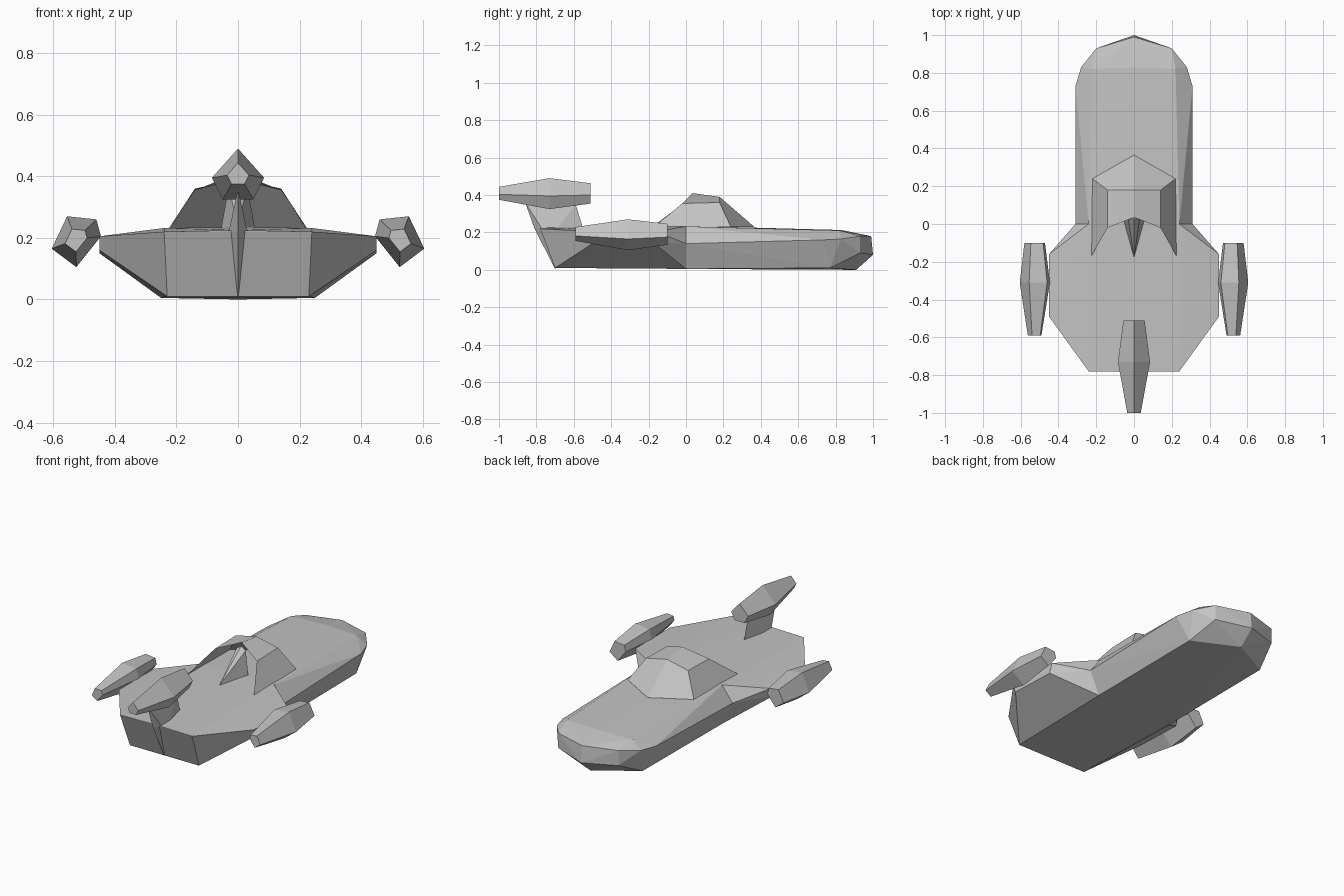
import bpy, bmesh
from mathutils import Vector

cube = bpy.data.objects.get("Cube")
if cube:
    bpy.data.objects.remove(cube)

grey = bpy.data.materials.new("plain_grey")
grey.use_nodes = True
colour = (0.55, 0.55, 0.55, 1)
grey.diffuse_color = colour
grey.node_tree.nodes["Principled BSDF"].inputs["Base Color"].default_value = colour


def finish(name, bm):
    bmesh.ops.recalc_face_normals(bm, faces=bm.faces)
    mesh = bpy.data.meshes.new(name)
    bm.to_mesh(mesh)
    bm.free()
    mesh.materials.append(grey)
    obj = bpy.data.objects.new(name, mesh)
    bpy.context.collection.objects.link(obj)
    return obj


def both_sides(points):
    """Add the mirror image of every point that is off the centre line."""
    return points + [(-x, y, z) for x, y, z in points if x]


def add_convex(bm, points):
    verts = [bm.verts.new(p) for p in both_sides(points)]
    result = bmesh.ops.convex_hull(bm, input=verts)
    spare = [g for g in result["geom_interior"] if isinstance(g, bmesh.types.BMVert)]
    bmesh.ops.delete(bm, geom=spare, context="VERTS")


# Hull: a winged front half and a rounded rear half meeting at y = 0
joint = [(0.31, 0, 0.14), (0.24, 0, 0.232), (0, 0, 0.235), (0.25, 0, 0.005)]
front = [(0.24, -0.78, 0.22), (0, -0.78, 0.225), (0.23, -0.70, 0.01),
         (0.45, -0.49, 0.205), (0.45, -0.16, 0.205),
         (0.45, -0.47, 0.16), (0.45, -0.18, 0.15)]
rear = [(0.22, 0.82, 0.21), (0, 0.83, 0.213), (0.31, 0.73, 0.16),
        (0.28, 0.83, 0.165), (0.2, 0.93, 0.18), (0, 0.99, 0.18),
        (0.2, 0.93, 0.09), (0, 1, 0.08), (0.25, 0.77, 0.01), (0, 0.91, 0)]
bm = bmesh.new()
add_convex(bm, joint + front)
add_convex(bm, joint + rear)
inner = [f for f in bm.faces if all(abs(v.co.y) < 0.001 for v in f.verts)]
bmesh.ops.delete(bm, geom=inner, context="FACES")
bmesh.ops.remove_doubles(bm, verts=bm.verts, dist=0.001)
finish("hull", bm)

# Canopy: faceted shell, open at the front
bm = bmesh.new()
foot, shoulder, crown = (0.225, -0.17, 0.23), (0.14, -0.02, 0.355), (0, 0.035, 0.41)
back_shoulder, back_crown = (0.14, 0.18, 0.36), (0, 0.18, 0.39)
corner, tail = (0.22, 0.24, 0.23), (0, 0.365, 0.23)
for panel in ((foot, corner, back_shoulder, shoulder),
              (shoulder, back_shoulder, back_crown, crown),
              (corner, tail, back_crown, back_shoulder)):
    for side in (1, -1):
        bm.faces.new([bm.verts.new((x * side, y, z)) for x, y, z in panel])
bmesh.ops.remove_doubles(bm, verts=bm.verts, dist=0.001)
finish("canopy", bm)

# Wedge inside the canopy opening
bm = bmesh.new()
add_convex(bm, [(0, -0.18, 0.23), (0.055, 0.02, 0.23), (0.03, 0.03, 0.37), (0, 0.03, 0.39)])
finish("cockpit_wedge", bm)

# Fin that carries the middle pod
bm = bmesh.new()
add_convex(bm, [(0, -0.86, 0.36), (0, -0.59, 0.35), (0.03, -0.77, 0.22),
                (0, -0.81, 0.22), (0, -0.70, 0.005), (0.03, -0.69, 0.22), (0, -0.55, 0.22)])
finish("front_fin", bm)


def pod(name, section, centre, stations):
    """Loft a five-sided section along y; stations are (y, scale)."""
    bm = bmesh.new()
    c = Vector(centre)
    rings = []
    for y, scale in stations:
        flat = [c + (Vector(p) - c) * scale for p in section]
        rings.append([bm.verts.new((p.x, y, p.y)) for p in flat])
    n = len(section)
    for a, b in zip(rings, rings[1:]):
        for i in range(n):
            j = (i + 1) % n
            bm.faces.new((a[i], a[j], b[j], b[i]))
    bm.faces.new(rings[0])
    bm.faces.new(rings[-1])
    return finish(name, bm)


# Pods: one above the front, one at each wing tip
pod("middle_pod", [(0, 0.49), (0.085, 0.395), (0.05, 0.325), (-0.05, 0.325), (-0.085, 0.395)],
    (0, 0.41), [(-1, 0.42), (-0.73, 1), (-0.51, 0.66)])

side_section = [(0.605, 0.165), (0.555, 0.27), (0.46, 0.26), (0.445, 0.205), (0.525, 0.105)]
for name, side in (("left_pod", 1), ("right_pod", -1)):
    pod(name, [(x * side, z) for x, z in side_section], (0.527 * side, 0.195),
        [(-0.59, 0.45), (-0.31, 1), (-0.10, 0.68)])
